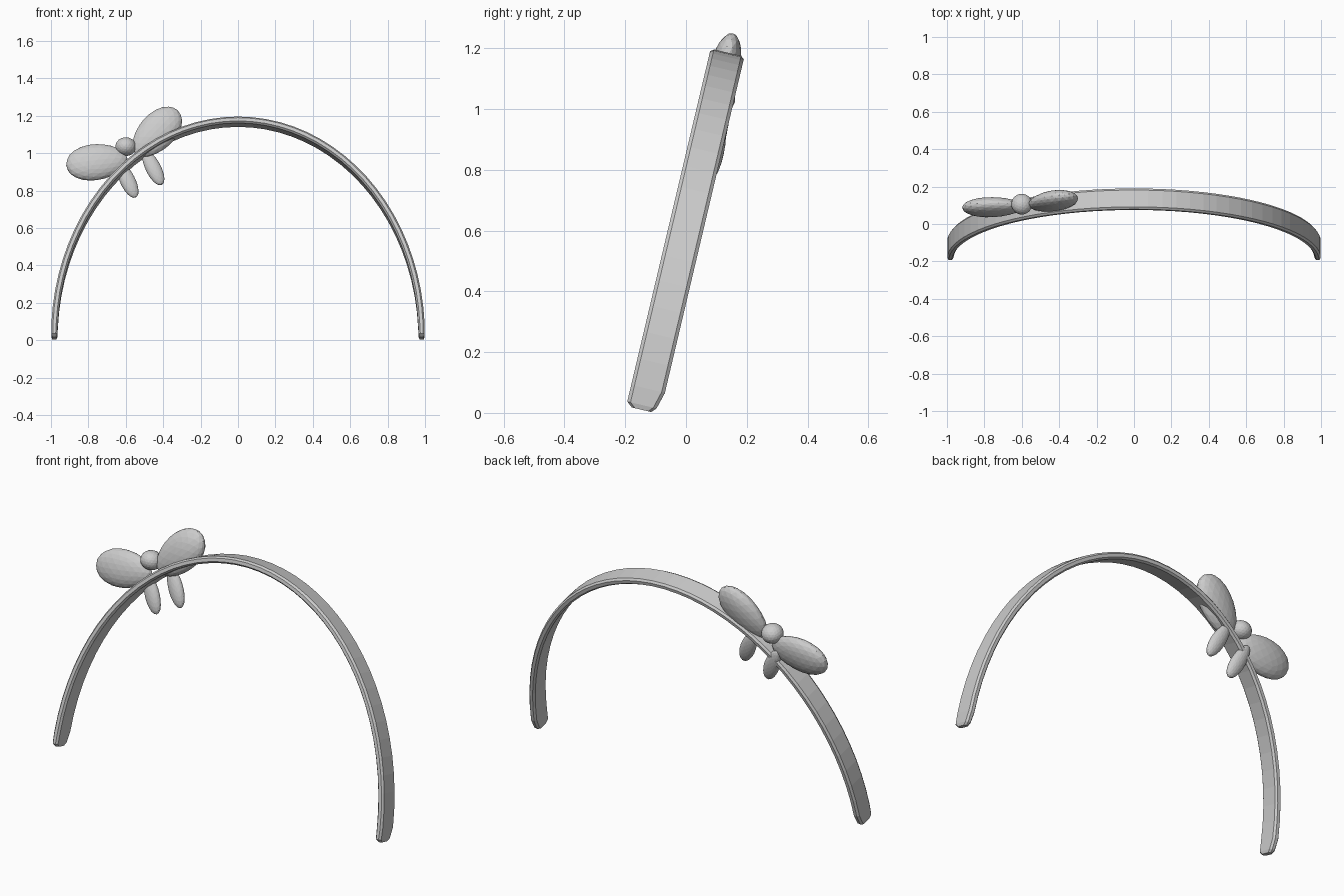
import bpy, bmesh, math
from mathutils import Matrix, Vector

cube = bpy.data.objects.get("Cube")
if cube:
    bpy.data.objects.remove(cube, do_unlink=True)

TILT = Matrix.Rotation(math.radians(-13.3), 4, 'X')

grey = bpy.data.materials.new("light_grey")
grey.use_nodes = True
grey.diffuse_color = (0.6, 0.6, 0.6, 1)
grey.node_tree.nodes["Principled BSDF"].inputs["Base Color"].default_value = (0.6, 0.6, 0.6, 1)


def finish(name, bm, matrix):
    bmesh.ops.recalc_face_normals(bm, faces=bm.faces)
    mesh = bpy.data.meshes.new(name)
    bm.to_mesh(mesh)
    bm.free()
    mesh.materials.append(grey)
    obj = bpy.data.objects.new(name, mesh)
    bpy.context.collection.objects.link(obj)
    obj.matrix_world = matrix
    return obj


# Headband: chamfered strip swept along a half ellipse, with trimmed ends
A, B = 0.982, 1.185
HALF_T, HALF_W, CUT = 0.0175, 0.057, 0.011


def section(theta, front, back, half_t):
    centre = Vector((A * math.cos(theta), 0, B * math.sin(theta)))
    out = Vector((B * math.cos(theta), 0, A * math.sin(theta))).normalized()
    t = half_t - CUT * 0.8
    outline = [(half_t, front + CUT), (half_t, back - CUT), (t, back), (-t, back),
               (-half_t, back - CUT), (-half_t, front + CUT), (-t, front), (t, front)]
    return [centre + out * r + Vector((0, w, 0)) for r, w in outline]


end = [(-0.005, -0.038, 0.028, 0.012), (0.008, -HALF_W, 0.042, 0.016),
       (0.055, -HALF_W, HALF_W, HALF_T)]
STEPS = 40
span = math.pi - 2 * 0.055
middle = [(0.055 + span * i / STEPS, -HALF_W, HALF_W, HALF_T) for i in range(1, STEPS)]
stations = end + middle + [(math.pi - e[0],) + e[1:] for e in reversed(end)]

bm = bmesh.new()
rings = [[bm.verts.new(p) for p in section(*s)] for s in stations]
for a, b in zip(rings, rings[1:]):
    for i in range(8):
        j = (i + 1) % 8
        bm.faces.new((a[i], a[j], b[j], b[i]))
bm.faces.new(rings[0])
bm.faces.new(rings[-1])
finish("headband", bm, Matrix.Translation((0, -0.14, 0.015)) @ TILT)


# Bow: faceted ellipsoids lying in the tilted plane of the band
def ellipsoid(name, centre, angle, size, egg=0.0, detail=3):
    bm = bmesh.new()
    bmesh.ops.create_icosphere(bm, subdivisions=detail, radius=1)
    for v in bm.verts:
        swell = 1 + egg * v.co.x
        v.co = Vector((v.co.x * size[0], v.co.y * size[1] * swell, v.co.z * size[2] * swell))
    turn = Matrix.Rotation(math.radians(-angle), 4, 'Y')
    return finish(name, bm, Matrix.Translation(centre) @ TILT @ turn)


ellipsoid("bow_knot", (-0.6, 0.106, 1.035), 0, (0.056, 0.056, 0.05))
wing = (0.165, 0.05, 0.098)
ellipsoid("bow_right_loop", (-0.755, 0.09, 0.953), 187, wing, 0.1)
ellipsoid("bow_left_loop", (-0.435, 0.122, 1.112), 47, wing, 0.1)
tail = (0.108, 0.027, 0.041)
ellipsoid("bow_right_tail", (-0.592, 0.098, 0.858), -65, tail, 0.08)
ellipsoid("bow_left_tail", (-0.455, 0.108, 0.925), -64, tail, 0.08)
